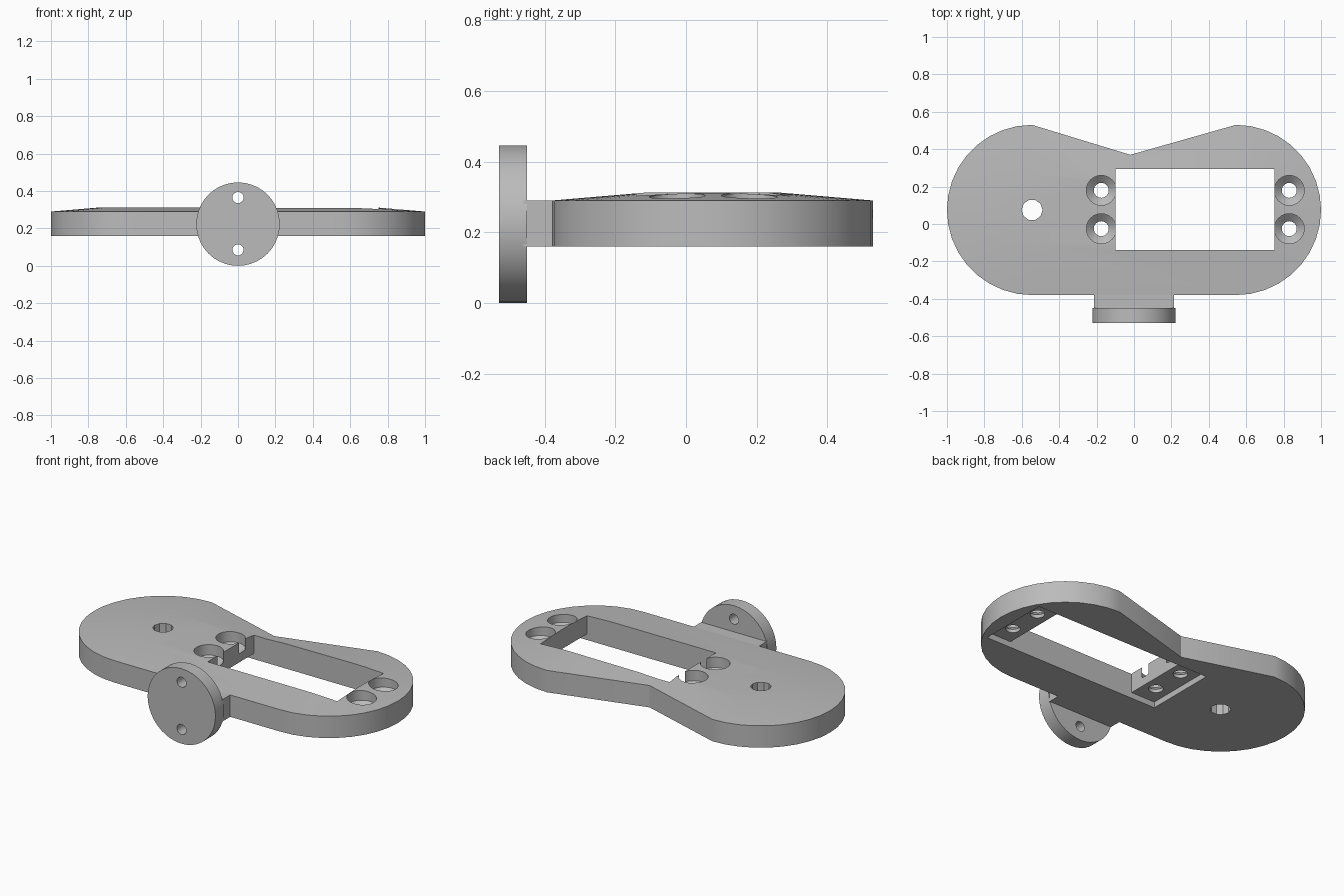
import bpy, bmesh, math

cube = bpy.data.objects.get("Cube")
if cube:
    bpy.data.objects.remove(cube, do_unlink=True)

grey = bpy.data.materials.new("plain grey")
grey.use_nodes = True
grey.diffuse_color = (0.5, 0.5, 0.5, 1)
grey.node_tree.nodes["Principled BSDF"].inputs["Base Color"].default_value = (0.5, 0.5, 0.5, 1)


def arc(cx, cy, r, start=0, end=360, n=32):
    """Points on an arc; a full turn leaves out the repeated end point."""
    steps = n if end - start == 360 else n - 1
    angles = [math.radians(start + (end - start) * i / steps) for i in range(n)]
    return [(cx + r * math.cos(a), cy + r * math.sin(a)) for a in angles]


def rect(x0, x1, y0, y1):
    return [(x0, y0), (x1, y0), (x1, y1), (x0, y1)]


def loft(name, layers, along_y=False):
    """Closed solid through matching outlines, each at its own height."""
    bm = bmesh.new()
    rings = [[bm.verts.new((u, h, v) if along_y else (u, v, h)) for u, v in pts]
             for pts, h in layers]
    bm.faces.new(rings[0])
    bm.faces.new(rings[-1])
    for a, b in zip(rings, rings[1:]):
        for i in range(len(a)):
            j = (i + 1) % len(a)
            bm.faces.new((a[i], a[j], b[j], b[i]))
    bmesh.ops.recalc_face_normals(bm, faces=bm.faces)
    mesh = bpy.data.meshes.new(name)
    bm.to_mesh(mesh)
    bm.free()
    mesh.materials.append(grey)
    obj = bpy.data.objects.new(name, mesh)
    bpy.context.collection.objects.link(obj)
    return obj


def select(obj):
    bpy.ops.object.select_all(action='DESELECT')
    obj.select_set(True)
    bpy.context.view_layer.objects.active = obj


def cut(obj, cutters):
    """Subtract each cutter and remove it."""
    select(obj)
    for c in cutters:
        mod = obj.modifiers.new("cut", 'BOOLEAN')
        mod.operation = 'DIFFERENCE'
        mod.solver = 'EXACT'
        mod.object = c
        bpy.ops.object.modifier_apply(modifier=mod.name)
        bpy.data.objects.remove(c, do_unlink=True)


END_X, END_Y = 0.545, 0.075
BOTTOM, EDGE, CROWN = 0.16, 0.29, 0.312


def outline(r, notch_y):
    """Two round ends, a straight front and a notched back."""
    return (arc(END_X, END_Y, r, -90, 90, 19) + [(-0.02, notch_y)]
            + arc(-END_X, END_Y, r, 90, 270, 19))


# Main plate with a slightly raised crown
plate = loft("mounting_plate", [(outline(0.455, 0.37), BOTTOM),
                                (outline(0.455, 0.37), EDGE),
                                (outline(0.195, 0.23), CROWN)])

# Window, flange recess underneath, pivot hole
cutters = [
    loft("window_cutter", [(rect(-0.1, 0.75, -0.14, 0.295), h) for h in (0.1, 0.4)]),
    loft("recess_cutter", [(rect(-0.26, 0.915, -0.14, 0.295), h) for h in (0.1, 0.195)]),
    loft("pivot_cutter", [(arc(-END_X, END_Y, 0.056, n=10), h) for h in (0.1, 0.4)]),
]
# Countersunk screw holes at both ends of the window
for x in (-0.175, 0.83):
    for y in (-0.025, 0.18):
        cutters.append(loft("screw_cutter", [(arc(x, y, r, n=24), h) for r, h in
                       ((0.04, 0.1), (0.04, 0.215), (0.08, 0.25), (0.08, 0.4))]))
cut(plate, cutters)

# Neck joining the plate to the front disc
neck = loft("neck", [(rect(-0.215, 0.215, BOTTOM, EDGE), y) for y in (-0.46, -0.38)], True)

# Upright front disc with two bolt holes
disc = loft("front_disc", [(arc(0, 0.223, 0.223, n=40), y) for y in (-0.53, -0.45)], True)
cut(disc, [loft("bolt_cutter", [(arc(0, z, 0.03, n=16), y) for y in (-0.6, -0.4)], True)
           for z in (0.085, 0.365)])

for obj in (plate, neck, disc):
    select(obj)
    bpy.ops.object.shade_smooth_by_angle(angle=math.radians(30))
